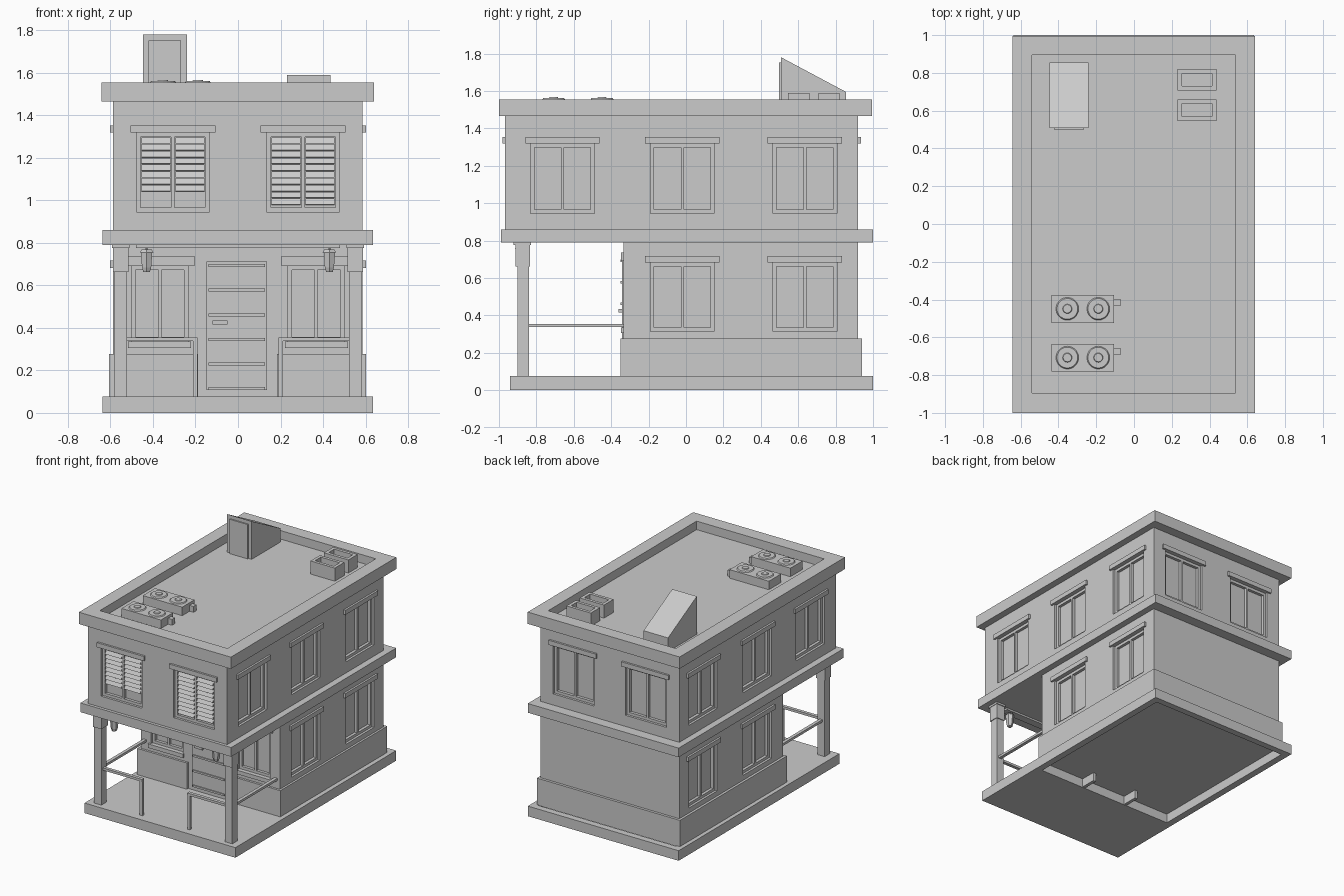
import bpy, bmesh, math
from mathutils import Matrix, Vector

if "Cube" in bpy.data.objects:
    bpy.data.objects.remove(bpy.data.objects["Cube"])


def add_box(bm, x0, x1, y0, y1, z0, z1, m=Matrix()):
    c = Vector(((x0 + x1) / 2, (y0 + y1) / 2, (z0 + z1) / 2))
    s = Matrix.Diagonal((x1 - x0, y1 - y0, z1 - z0, 1))
    bmesh.ops.create_cube(bm, size=1, matrix=m @ Matrix.Translation(c) @ s)


def add_cone(bm, x, y, z0, z1, r0, r1, seg):
    bmesh.ops.create_cone(bm, cap_ends=True, segments=seg, radius1=r0, radius2=r1, depth=z1 - z0,
                          matrix=Matrix.Translation((x, y, (z0 + z1) / 2)))


def finish(name, bm):
    me = bpy.data.meshes.new(name)
    bm.to_mesh(me)
    bm.free()
    ob = bpy.data.objects.new(name, me)
    bpy.context.collection.objects.link(ob)
    return ob


def boxes(name, *dims):
    bm = bmesh.new()
    for d in dims:
        add_box(bm, *d)
    return finish(name, bm)


def carve(ob, cutter):
    mod = ob.modifiers.new("openings", 'BOOLEAN')
    mod.operation = 'DIFFERENCE'
    mod.solver = 'EXACT'
    mod.object = cutter
    cutter.hide_render = True
    bpy.context.view_layer.objects.active = ob
    bpy.ops.object.modifier_apply(modifier=mod.name)
    bpy.data.objects.remove(cutter)


def window(name, cutters, x, y, turn, w, z0, z1, lintel=0.035, blind=None):
    """Recessed two-pane window; local -y is the outside of the wall."""
    m = Matrix.Translation((x, y, 0)) @ Matrix.Rotation(math.radians(turn), 4, 'Z')
    h = w / 2
    add_box(cutters, -h, h, -0.02, 0.06, z0, z1, m)
    bm = bmesh.new()
    a, b, t = 0.018, 0.04, 0.021
    add_box(bm, -h, -h + t, a, 0.06, z0, z1, m)
    add_box(bm, h - t, h, a, 0.06, z0, z1, m)
    add_box(bm, -0.008, 0.008, a, 0.06, z0 + t, z1 - t, m)
    for za, zb in ((z0, z0 + t), (z1 - t, z1)):
        add_box(bm, -h + t, h - t, a, 0.06, za, zb, m)
    add_box(bm, -h + t, h - t, b, 0.06, z0 + t, z1 - t, m)          # glass
    finish(name, bm)
    bm = bmesh.new()                                                # lintel
    add_box(bm, -h - 0.027, h + 0.027, -0.015, 0.01, z1, z1 + lintel, m)
    finish(name + "_lintel", bm)
    if blind is not None:                                           # blind slats
        bm = bmesh.new()
        z = z1 - t - 0.016
        while z > blind:
            for s in (-1, 1):
                c = s * (h - t + 0.008) / 2
                r = m @ Matrix.Translation((c, 0.022, z)) @ Matrix.Rotation(math.radians(-30), 4, 'X')
                add_box(bm, -0.068, 0.068, -0.002, 0.002, -0.016, 0.016, r)
            z -= 0.032
        finish(name + "_blind", bm)


# Base slab, open beneath the house
base = boxes("base_slab", (-0.638, 0.636, -0.94, 1.0, 0, 0.077))
carve(base, boxes("base_cutter", (-0.585, 0.585, -0.33, 0.95, -0.1, 0.2)))
boxes("under_house_ribs", (-0.21, -0.185, -0.335, -0.21, 0.005, 0.08), (0.18, 0.205, -0.335, -0.21, 0.005, 0.08))

# Wall blocks, plinth and floor band
ground = boxes("ground_floor_walls", (-0.588, 0.586, -0.333, 0.92, 0.07, 0.80))
upper = boxes("upper_floor_walls", (-0.588, 0.586, -0.967, 0.92, 0.85, 1.475))
boxes("floor_band", (-0.638, 0.636, -0.99, 1.0, 0.79, 0.86))
boxes("plinth", (-0.607, -0.57, -0.35, 0.94, 0.072, 0.277), (0.57, 0.602, -0.35, 0.94, 0.072, 0.277),
      (-0.57, 0.57, 0.9, 0.94, 0.072, 0.277),
      (-0.57, -0.187, -0.35, -0.32, 0.072, 0.277), (0.183, 0.57, -0.35, -0.32, 0.072, 0.277))

# Roof with sunken deck
roof = boxes("roof", (-0.643, 0.64, -1.0, 0.995, 1.465, 1.555))
carve(roof, boxes("roof_cutter", (-0.54, 0.537, -0.895, 0.895, 1.49, 1.7)))

# Windows on every side
cut_up, cut_low = bmesh.new(), bmesh.new()
U, L = (0.945, 1.318), (0.315, 0.682)
for label, s, end in (("left", -1, 1.04), ("right", 1, 0.965)):
    window("front_window_" + label, cut_up, s * 0.306, -0.967, 0, 0.345, *U, blind=end)
    window("back_window_" + label, cut_up, s * 0.306, 0.92, 180, 0.345, *U)
    window("porch_window_" + label, cut_low, s * 0.367, -0.333, 0, 0.27, 0.335, 0.692, 0.045)
    wall_x, turn = (-0.588, 270) if s < 0 else (0.586, 90)
    for i, y in enumerate((-0.66, -0.02, 0.635)):
        window(f"{label}_upper_window_{i}", cut_up, wall_x, y, turn, 0.342, *U)
        if i:
            window(f"{label}_lower_window_{i}", cut_low, wall_x, y, turn, 0.342, *L)
carve(upper, finish("upper_cutter", cut_up))
carve(ground, finish("ground_cutter", cut_low))

# Porch: sills, posts, railings and lanterns, mirrored left to right
for label, s in (("left", -1), ("right", 1)):
    def side(name, *dims):
        boxes(name + "_" + label, *[(*sorted((s * d[0], s * d[1])), *d[2:]) for d in dims])
    side("porch_sill", (0.222, 0.518, -0.348, -0.31, 0.305, 0.335))
    side("porch_post", (0.522, 0.583, -0.902, -0.84, 0.07, 0.67))
    side("post_capital", (0.515, 0.588, -0.912, -0.834, 0.662, 0.78),
         (0.51, 0.592, -0.922, -0.828, 0.775, 0.795))
    side("side_railing", (0.54, 0.565, -0.85, -0.33, 0.337, 0.355))
    side("front_railing", (0.19, 0.53, -0.885, -0.86, 0.337, 0.355), (0.19, 0.212, -0.883, -0.862, 0.07, 0.34))
    bm = bmesh.new()
    x, y = s * 0.43, -0.878
    add_cone(bm, x, y, 0.663, 0.685, 0.018, 0.025, 6)
    add_cone(bm, x, y, 0.685, 0.755, 0.025, 0.031, 6)
    add_cone(bm, x, y, 0.755, 0.768, 0.037, 0.028, 6)
    add_cone(bm, x, y, 0.765, 0.795, 0.009, 0.009, 6)
    finish("lantern_" + label, bm)
boxes("porch_beam", (-0.48, 0.48, -0.91, -0.85, 0.776, 0.795))

# Front door with slats and handle
boxes("door", (-0.147, 0.137, -0.342, -0.32, 0.107, 0.712))
boxes("door_slats", *[(-0.138, 0.127, -0.35, -0.335, 0.108 + i * 0.1155, 0.122 + i * 0.1155) for i in range(6)])
boxes("door_handle", (-0.12, -0.05, -0.36, -0.335, 0.415, 0.435))

# Stair hut with sloping top
bm = bmesh.new()
side_face = bm.faces.new([bm.verts.new((-0.447, y, z)) for y, z in
                          ((0.508, 1.48), (0.508, 1.78), (0.855, 1.595), (0.855, 1.48))])
ext = bmesh.ops.extrude_face_region(bm, geom=[side_face])
bmesh.ops.translate(bm, vec=(0.207, 0, 0), verts=[g for g in ext['geom'] if isinstance(g, bmesh.types.BMVert)])
bmesh.ops.recalc_face_normals(bm, faces=bm.faces)
finish("stair_hut", bm)
boxes("stair_hut_door", (-0.42, -0.267, 0.498, 0.515, 1.485, 1.752))

# Open roof vents
for i, (y0, y1) in enumerate(((0.545, 0.66), (0.708, 0.82))):
    vent = boxes(f"roof_vent_{i}", (0.23, 0.436, y0, y1, 1.48, 1.59))
    carve(vent, boxes("vent_cutter", (0.254, 0.412, y0 + 0.023, y1 - 0.023, 1.54, 1.7)))

# Cooling units with two fans and a pipe stub
for i, (y0, y1) in enumerate(((-0.78, -0.635), (-0.523, -0.375))):
    yc = (y0 + y1) / 2
    boxes(f"cooling_unit_{i}", (-0.437, -0.105, y0, y1, 1.48, 1.555))
    boxes(f"cooling_pipe_{i}", (-0.11, -0.072, yc + 0.015, yc + 0.052, 1.485, 1.535))
    bm = bmesh.new()
    for x in (-0.353, -0.189):
        add_cone(bm, x, yc, 1.553, 1.562, 0.062, 0.055, 20)
        add_cone(bm, x, yc, 1.56, 1.567, 0.026, 0.022, 20)
    finish(f"cooling_fans_{i}", bm)
